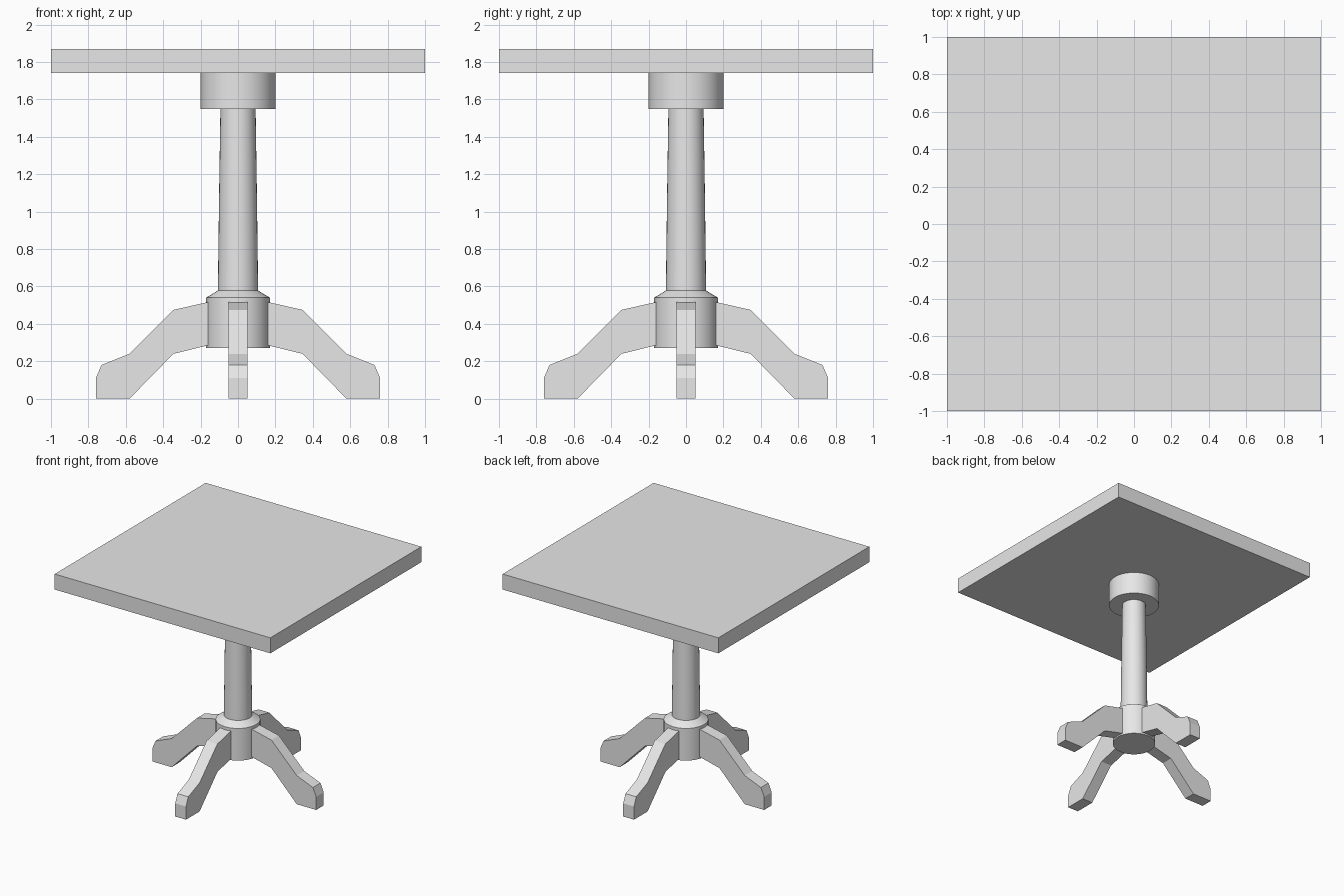
import bpy, bmesh, math
from mathutils import Matrix

cube = bpy.data.objects.get("Cube")
if cube:
    bpy.data.objects.remove(cube, do_unlink=True)

# Single plain material
grey = bpy.data.materials.new("light_grey")
grey.use_nodes = True
colour = (0.8, 0.8, 0.8, 1)
grey.diffuse_color = colour
grey.node_tree.nodes["Principled BSDF"].inputs["Base Color"].default_value = colour


def finish(name, bm, smooth=False):
    bmesh.ops.recalc_face_normals(bm, faces=bm.faces)
    mesh = bpy.data.meshes.new(name)
    bm.to_mesh(mesh)
    bm.free()
    mesh.materials.append(grey)
    obj = bpy.data.objects.new(name, mesh)
    bpy.context.collection.objects.link(obj)
    if smooth:
        bpy.ops.object.select_all(action='DESELECT')
        obj.select_set(True)
        bpy.context.view_layer.objects.active = obj
        bpy.ops.object.shade_smooth_by_angle(angle=math.radians(25))
    return obj


def turned(name, profile, sides=32):
    """Closed solid of revolution from (radius, height) points."""
    bm = bmesh.new()
    rings = [[bm.verts.new((r * math.cos(math.tau * i / sides),
                            r * math.sin(math.tau * i / sides), z))
              for i in range(sides)] for r, z in profile]
    for low, high in zip(rings, rings[1:]):
        for i in range(sides):
            j = (i + 1) % sides
            bm.faces.new((low[i], low[j], high[j], high[i]))
    bm.faces.new(rings[0])
    bm.faces.new(rings[-1])
    return finish(name, bm, smooth=True)


def leg(name, angle, width=0.1):
    """Flat board cut to the leg outline, turned about the column."""
    outline = [(0.1, 0.53), (0.345, 0.475), (0.58, 0.24), (0.73, 0.18), (0.76, 0.11),
               (0.76, 0), (0.58, 0), (0.345, 0.24), (0.1, 0.3)]
    bm = bmesh.new()
    side = bm.faces.new([bm.verts.new((x, -width / 2, z)) for x, z in outline])
    new = bmesh.ops.extrude_face_region(bm, geom=[side])["geom"]
    bmesh.ops.translate(bm, vec=(0, width, 0),
                        verts=[v for v in new if isinstance(v, bmesh.types.BMVert)])
    bmesh.ops.rotate(bm, verts=bm.verts, matrix=Matrix.Rotation(angle, 3, 'Z'))
    return finish(name, bm)


# Square top
bm = bmesh.new()
bmesh.ops.create_cube(bm, size=1, matrix=Matrix.Translation((0, 0, 1.805))
                      @ Matrix.Diagonal((2, 2, 0.13, 1)))
finish("table_top", bm)

# Pedestal
turned("top_mount", [(0.2, 1.55), (0.2, 1.74)])
turned("column", [(0.108, 0.55), (0.101, 1.1), (0.094, 1.56)])
turned("base_hub", [(0.17, 0.27), (0.17, 0.54), (0.108, 0.578)])

# Four splayed legs
for i, side_name in enumerate(("left", "back", "right", "front")):
    leg(side_name + "_leg", i * math.pi / 2)
